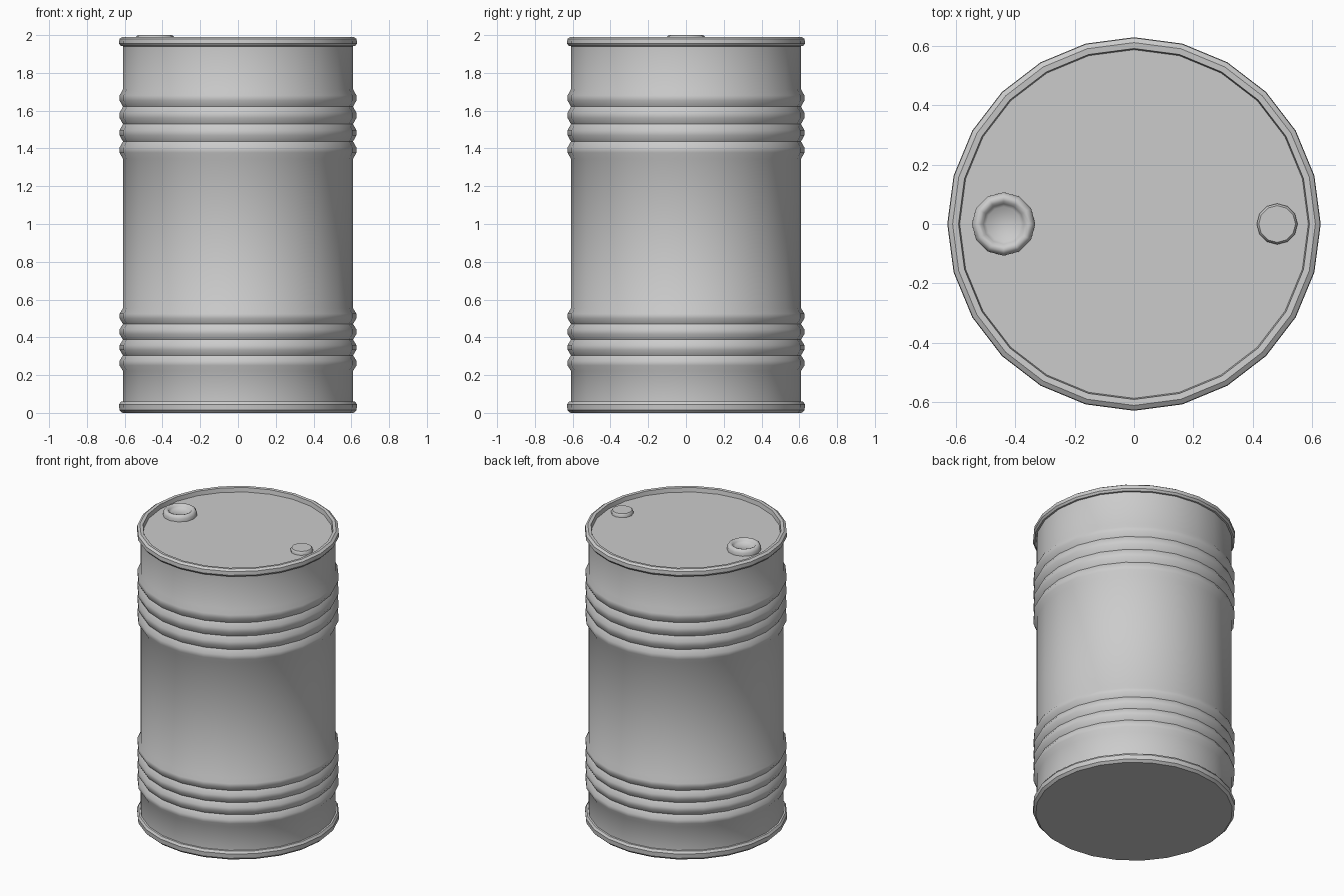
import bpy
from math import cos, sin, pi, radians

if "Cube" in bpy.data.objects:
    bpy.data.objects.remove(bpy.data.objects["Cube"])


def lathe(name, profile, sides, x=0.0, angle=35, close_start=True):
    """Spin an (r, z) profile around z; both ends are capped."""
    verts, faces = [], []
    for r, z in profile:
        for i in range(sides):
            a = 2 * pi * i / sides
            verts.append((x + r * cos(a), r * sin(a), z))
    for k in range(len(profile) - 1):
        for i in range(sides):
            j = (i + 1) % sides
            faces.append((k * sides + i, k * sides + j,
                          (k + 1) * sides + j, (k + 1) * sides + i))
    if close_start:
        faces.append(tuple(reversed(range(sides))))
    last = (len(profile) - 1) * sides
    faces.append(tuple(range(last, last + sides)))
    mesh = bpy.data.meshes.new(name)
    mesh.from_pydata(verts, [], faces)
    mesh.shade_smooth()
    mesh.set_sharp_from_angle(angle=radians(angle))
    obj = bpy.data.objects.new(name, mesh)
    bpy.context.collection.objects.link(obj)
    return obj


WALL, RIB = 0.609, 0.627


def ribs(z0, pitch, count=4):
    """Group of rolled hoops, listed from the bottom up."""
    pts = [(WALL, z0)]
    for i in range(count):
        z = z0 + i * pitch
        pts += [(RIB, z + 0.35 * pitch), (RIB, z + 0.65 * pitch), (WALL, z + pitch)]
    return pts


# Drum body: bottom rim, two rib groups, top rim, recessed lid
body = [(0.612, 0.003), (0.628, 0.015), (0.63, 0.045), (0.62, 0.06), (WALL, 0.061)]
body += ribs(0.222, 0.083)
body += ribs(1.345, 0.092)
body += [(WALL, 1.941), (0.62, 1.942), (0.63, 1.955), (0.628, 1.98),
         (0.612, 1.991), (0.592, 1.989), (0.588, 1.96)]
body[0] = (0.612, 0.0)
lathe("drum_body", body, 24)

# Large bung: raised ring with a sunken centre
lathe("large_bung", [(0.107, 1.955), (0.107, 1.98), (0.098, 1.995), (0.088, 2.0),
                     (0.076, 1.996), (0.068, 1.985), (0.058, 1.975)],
      12, x=-0.44, angle=50, close_start=False)

# Small bung: low domed cap
lathe("small_bung", [(0.069, 1.955), (0.069, 1.975), (0.062, 1.984)],
      12, x=0.483, angle=50, close_start=False)
